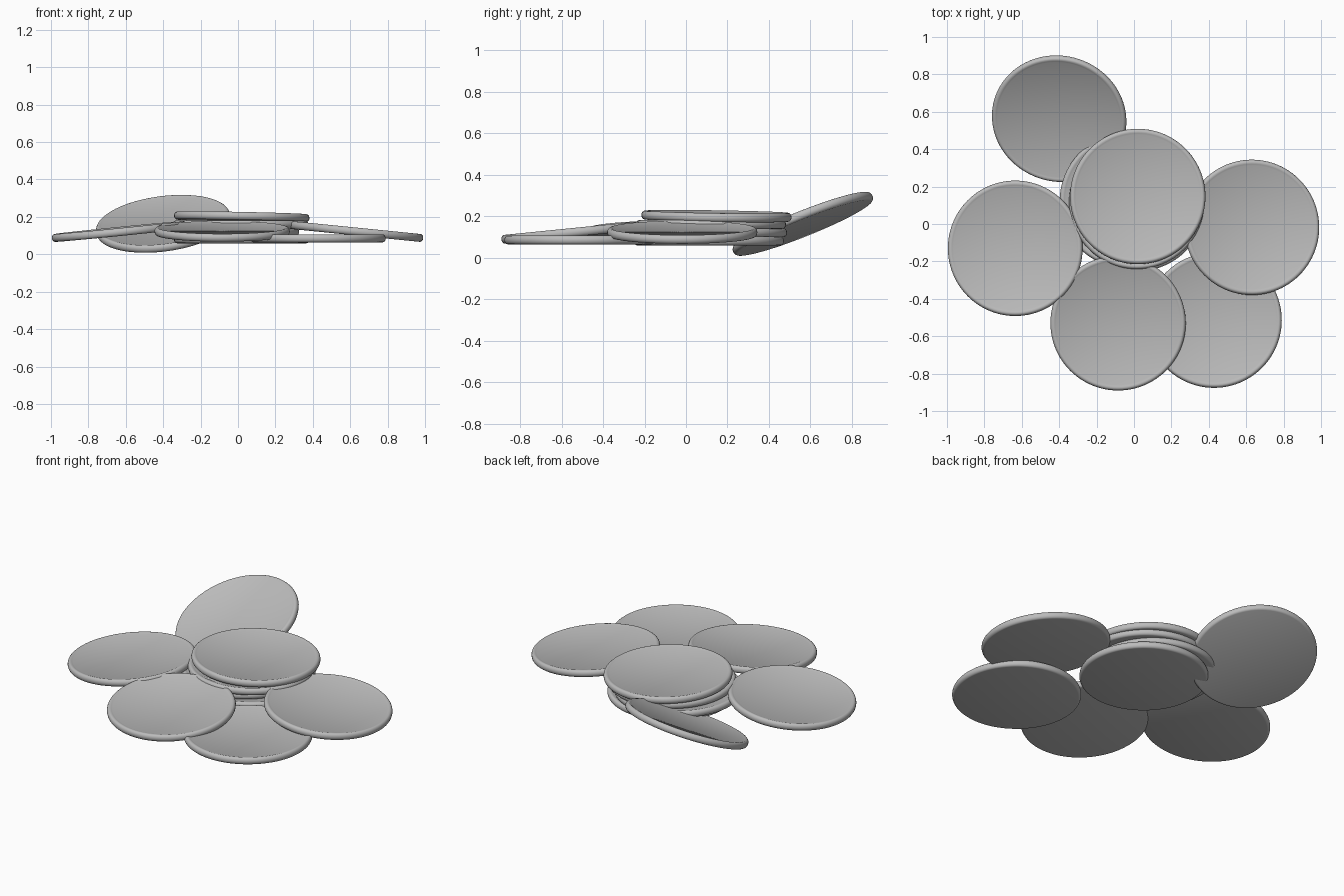
import bpy, bmesh, math
from mathutils import Matrix, Vector

cube = bpy.data.objects.get("Cube")
if cube:
    bpy.data.objects.remove(cube)

metal = bpy.data.materials.new("grey metal")
metal.use_nodes = True
GREY = (0.5, 0.5, 0.5, 1)
metal.diffuse_color = GREY
metal.node_tree.nodes["Principled BSDF"].inputs["Base Color"].default_value = GREY

RADIUS, HALF, SIDES = 0.362, 0.021, 96


def disc_profile():
    """Half section: flat base, rounded edge, raised rim, shallow dished top."""
    pts = [(0, -HALF), (RADIUS - 0.016, -HALF)]
    for i in range(1, 8):
        a = -math.pi / 2 + math.pi * i / 8
        pts.append((RADIUS - 0.016 + 0.016 * math.cos(a), HALF * math.sin(a)))
    pts += [(RADIUS - 0.016, HALF), (RADIUS - 0.024, HALF - 0.002),
            (RADIUS - 0.032, HALF - 0.006), (0, HALF - 0.006)]
    return pts


def disc_mesh():
    bm = bmesh.new()
    verts = [bm.verts.new((r, 0, z)) for r, z in disc_profile()]
    edges = [bm.edges.new(pair) for pair in zip(verts, verts[1:])]
    bmesh.ops.spin(bm, geom=verts + edges, cent=(0, 0, 0), axis=(0, 0, 1),
                   angle=math.tau, steps=SIDES, use_duplicate=False)
    bmesh.ops.remove_doubles(bm, verts=bm.verts, dist=0.0001)
    bmesh.ops.recalc_face_normals(bm, faces=bm.faces)
    mesh = bpy.data.meshes.new("coin")
    bm.to_mesh(mesh)
    bm.free()
    mesh.materials.append(metal)
    return mesh


def place(name, centre, slope=(0, 0)):
    """Lay one coin at a centre, rising by the given slopes along x and y."""
    obj = bpy.data.objects.new(name, disc_mesh())
    bpy.context.collection.objects.link(obj)
    normal = Vector((-slope[0], -slope[1], 1)).normalized()
    turn = Vector((0, 0, 1)).rotation_difference(normal).to_matrix().to_4x4()
    obj.matrix_world = Matrix.Translation(centre) @ turn
    bpy.ops.object.select_all(action="DESELECT")
    obj.select_set(True)
    bpy.context.view_layer.objects.active = obj
    bpy.ops.object.shade_smooth_by_angle(angle=math.radians(35))


# central stack, bottom to top
place("stack_coin_bottom", (0.02, 0.11, 0.08))
place("stack_coin_lower", (-0.035, 0.125, 0.12))
place("stack_coin_upper", (0.015, 0.12, 0.16))
place("stack_coin_top", (0.02, 0.147, 0.2), (-0.02, -0.016))

# coins leaning around the stack
place("left_coin", (0.63, -0.018, 0.122), (-0.1, 0))
place("right_coin", (-0.635, -0.13, 0.122), (0.1, 0.01))
place("front_coin", (-0.085, -0.53, 0.123), (0, 0.1))
place("front_left_coin", (0.428, -0.514, 0.085))
place("back_coin", (-0.4, 0.563, 0.163), (0.13, 0.4))
